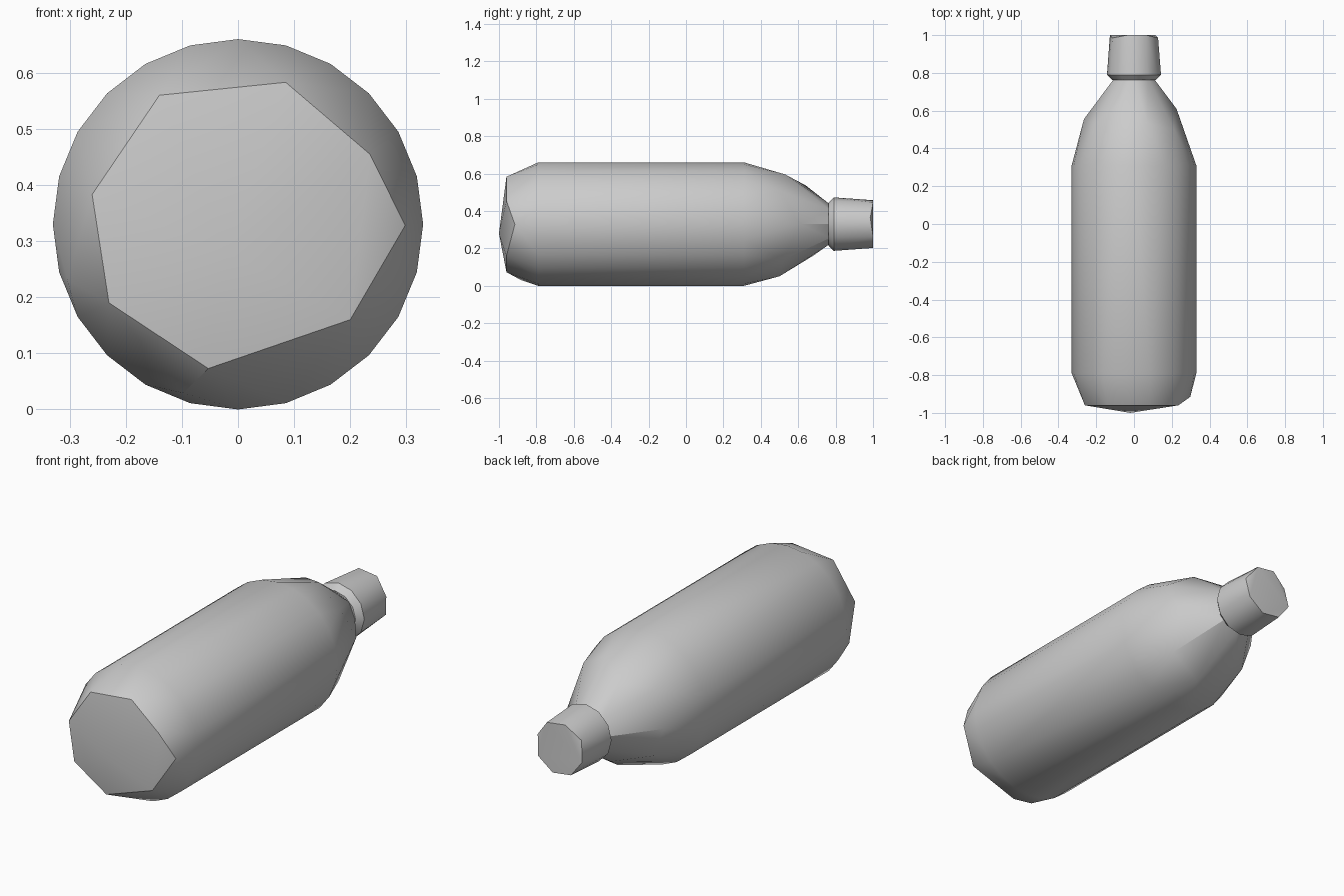
import bpy
import bmesh
from math import cos, sin, radians
from mathutils import Vector

cube = bpy.data.objects.get("Cube")
if cube:
    bpy.data.objects.remove(cube, do_unlink=True)

AXIS_Z = 0.33

grey = bpy.data.materials.new("plain grey")
grey.use_nodes = True
grey.diffuse_color = (0.6, 0.6, 0.6, 1)
grey.node_tree.nodes["Principled BSDF"].inputs["Base Color"].default_value = (0.6, 0.6, 0.6, 1)


def polar(angle, radius, y):
    """Point around the bottle's long axis."""
    a = radians(angle)
    return Vector((radius * cos(a), y, AXIS_Z + radius * sin(a)))


def ring(sides, radius, y, turn=0):
    return [polar(turn + 360 * i / sides, radius, y) for i in range(sides)]


def hull(name, points, sharp):
    """Faceted convex shell through the points, smooth below the sharp angle."""
    bm = bmesh.new()
    for p in points:
        bm.verts.new(p)
    bmesh.ops.convex_hull(bm, input=bm.verts[:])
    loose = [v for v in bm.verts if not v.link_faces]
    bmesh.ops.delete(bm, geom=loose, context="VERTS")
    bmesh.ops.recalc_face_normals(bm, faces=bm.faces[:])
    mesh = bpy.data.meshes.new(name)
    bm.to_mesh(mesh)
    bm.free()
    mesh.materials.append(grey)
    obj = bpy.data.objects.new(name, mesh)
    bpy.context.collection.objects.link(obj)
    bpy.ops.object.select_all(action="DESELECT")
    obj.select_set(True)
    bpy.context.view_layer.objects.active = obj
    bpy.ops.object.shade_smooth_by_angle(angle=radians(sharp))
    return obj


# Base: uneven eight-sided rim with a slightly raised centre
rim = [(0.085, 0.583), (0.235, 0.455), (0.2, 0.16), (-0.053, 0.073),
       (-0.23, 0.19), (-0.26, 0.383), (-0.14, 0.56)]
base = [Vector((x, -0.96, z)) for x, z in rim]
base += [Vector((0.298, -0.915, 0.328)), Vector((-0.02, -1, 0.28))]
base += [polar(198, 0.32, -0.85), polar(252, 0.316, -0.88)]

# Straight wall and irregular shoulder narrowing to the neck
wall = ring(24, 0.33, -0.79) + ring(24, 0.33, 0.31)
shoulder = [polar(*p) for p in (
    (0, 0.225, 0.61), (40, 0.28, 0.5), (75, 0.275, 0.53), (110, 0.22, 0.64),
    (140, 0.27, 0.53), (180, 0.265, 0.555), (215, 0.26, 0.55),
    (250, 0.18, 0.68), (275, 0.28, 0.5), (315, 0.27, 0.52))]
neck = ring(8, 0.105, 0.77)
hull("bottle_body", base + wall + shoulder + neck, 30)

# Cap: bevelled lower edge, slight taper, eight-sided end
end = ring(8, 0.132, 1.0, 15)
end[0].y = end[3].y = 0.985
hull("bottle_cap", ring(12, 0.115, 0.762) + ring(12, 0.143, 0.79) + end, 35)
